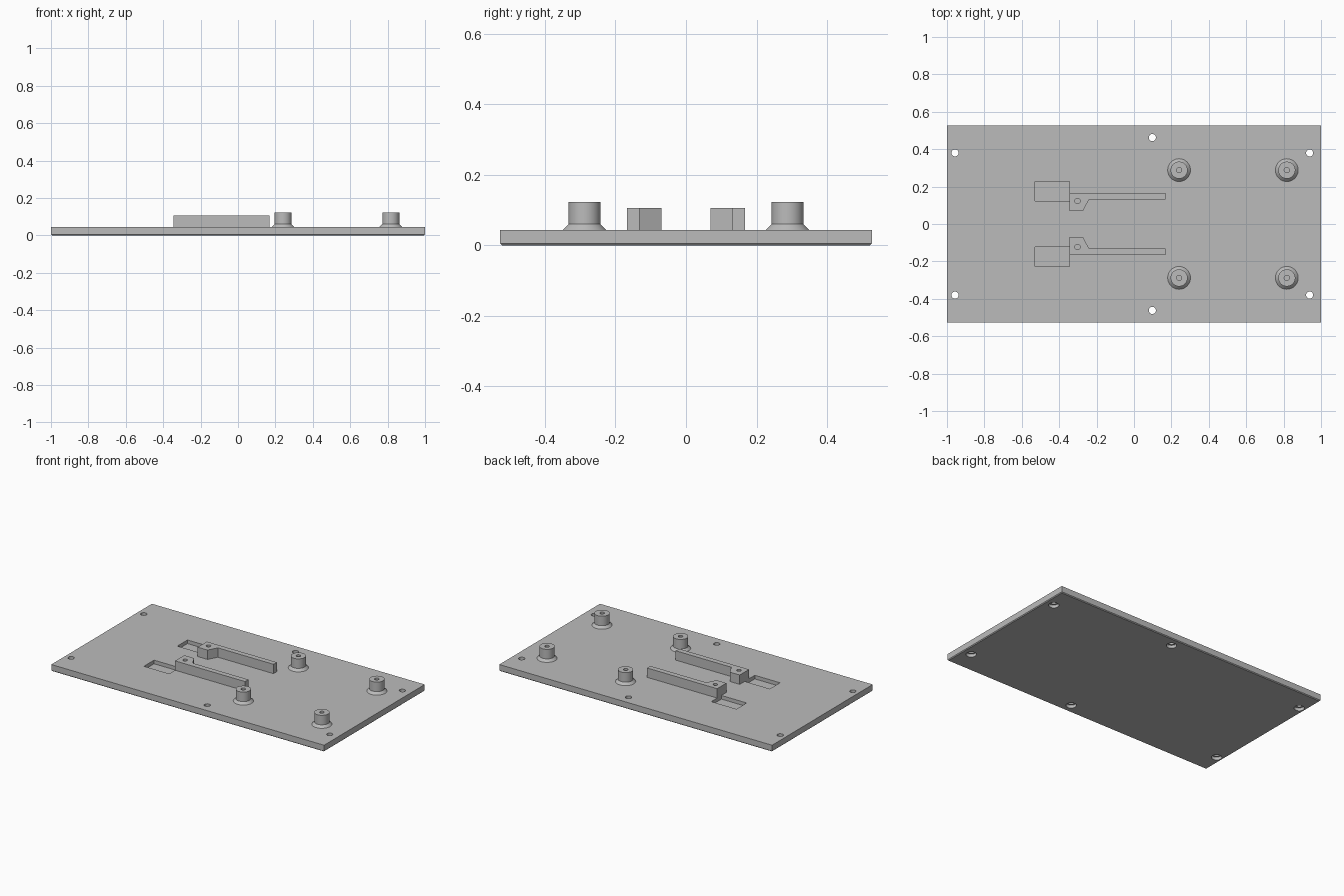
import bpy, bmesh, math

if "Cube" in bpy.data.objects:
    bpy.data.objects.remove(bpy.data.objects["Cube"], do_unlink=True)

HALF_X, HALF_Y, TOP = 1.0, 0.527, 0.044
BAR_TOP, POST_TOP = 0.106, 0.123
SINK = 0.004  # how far raised parts are embedded in the plate

grey = bpy.data.materials.new("plain_grey")
grey.use_nodes = True
grey.diffuse_color = (0.5, 0.5, 0.5, 1)
grey.node_tree.nodes["Principled BSDF"].inputs["Base Color"].default_value = (0.5, 0.5, 0.5, 1)


def finish(name, bm):
    bmesh.ops.recalc_face_normals(bm, faces=bm.faces)
    mesh = bpy.data.meshes.new(name)
    bm.to_mesh(mesh)
    bm.free()
    mesh.materials.append(grey)
    obj = bpy.data.objects.new(name, mesh)
    bpy.context.collection.objects.link(obj)
    return obj


def add_prism(bm, outline, z0, z1):
    """Extrude a flat outline from z0 to z1."""
    face = bm.faces.new([bm.verts.new((x, y, z0)) for x, y in outline])
    up = bmesh.ops.extrude_face_region(bm, geom=[face])["geom"]
    verts = [v for v in up if isinstance(v, bmesh.types.BMVert)]
    bmesh.ops.translate(bm, verts=verts, vec=(0, 0, z1 - z0))


def add_lathe(bm, cx, cy, profile, sides=48):
    """Turn a (radius, height) profile about a vertical axis, capping both ends."""
    rings = []
    for r, z in profile:
        angles = [2 * math.pi * i / sides for i in range(sides)]
        rings.append([bm.verts.new((cx + r * math.cos(a), cy + r * math.sin(a), z)) for a in angles])
    for low, high in zip(rings, rings[1:]):
        for i in range(sides):
            j = (i + 1) % sides
            bm.faces.new((low[i], low[j], high[j], high[i]))
    bm.faces.new(rings[0])
    bm.faces.new(rings[-1])


def rect(x0, x1, y0, y1):
    return [(x0, y0), (x1, y0), (x1, y1), (x0, y1)]


def cut(obj, bm):
    """Subtract a temporary solid and bake the result."""
    cutter = finish("cutter", bm)
    cutter.hide_render = True
    mod = obj.modifiers.new("cut", "BOOLEAN")
    mod.operation, mod.solver, mod.object = "DIFFERENCE", "EXACT", cutter
    bpy.context.view_layer.objects.active = obj
    bpy.ops.object.modifier_apply(modifier=mod.name)
    bpy.data.objects.remove(cutter, do_unlink=True)


def smooth(obj):
    bpy.ops.object.select_all(action="DESELECT")
    obj.select_set(True)
    bpy.context.view_layer.objects.active = obj
    bpy.ops.object.shade_smooth_by_angle(angle=math.radians(30))


# Base plate with a slim chamfer round its underside
bm = bmesh.new()
add_prism(bm, rect(-HALF_X, HALF_X, -HALF_Y, HALF_Y), 0, TOP)
edges = [e for e in bm.edges if all(v.co.z < 0.001 for v in e.verts)]
bmesh.ops.bevel(bm, geom=edges, offset=0.005, segments=1, affect="EDGES")
plate = finish("base_plate", bm)

# Counterbored screw holes and shallow pockets in the plate
bm = bmesh.new()
for side in (-1, 1):
    for x, y in ((-0.957, 0.38), (0.939, 0.38), (0.098, 0.462)):
        add_lathe(bm, x, side * y, [(0.031, -0.02), (0.031, 0.02), (0.019, 0.02), (0.019, 0.08)], 32)
    add_prism(bm, rect(-0.53, -0.345, *sorted((side * 0.122, side * 0.228))), 0.02, 0.08)
cut(plate, bm)
smooth(plate)

# Guide bars with a widened, drilled end
BAR = [(-0.345, 0.07), (-0.273, 0.07), (-0.24, 0.132), (0.168, 0.132), (0.168, 0.167), (-0.345, 0.167)]
for side, label in ((1, "back"), (-1, "front")):
    bm = bmesh.new()
    add_prism(bm, [(x, side * y) for x, y in BAR], TOP - SINK, BAR_TOP)
    bar = finish(f"guide_bar_{label}", bm)
    bm = bmesh.new()
    add_lathe(bm, -0.302, side * 0.123, [(0.014, TOP + 0.01), (0.014, BAR_TOP + 0.05)], 24)
    cut(bar, bm)
    smooth(bar)

# Round standoffs with a flared foot and a blind screw hole
POST = [(0.061, TOP - SINK), (0.061, TOP), (0.0455, 0.06), (0.0455, POST_TOP),
        (0.014, POST_TOP), (0.014, TOP + 0.01)]
for x, end in ((0.241, "middle"), (0.817, "left")):
    for y, label in ((0.288, "back"), (-0.288, "front")):
        bm = bmesh.new()
        add_lathe(bm, x, y, POST)
        smooth(finish(f"standoff_{label}_{end}", bm))
